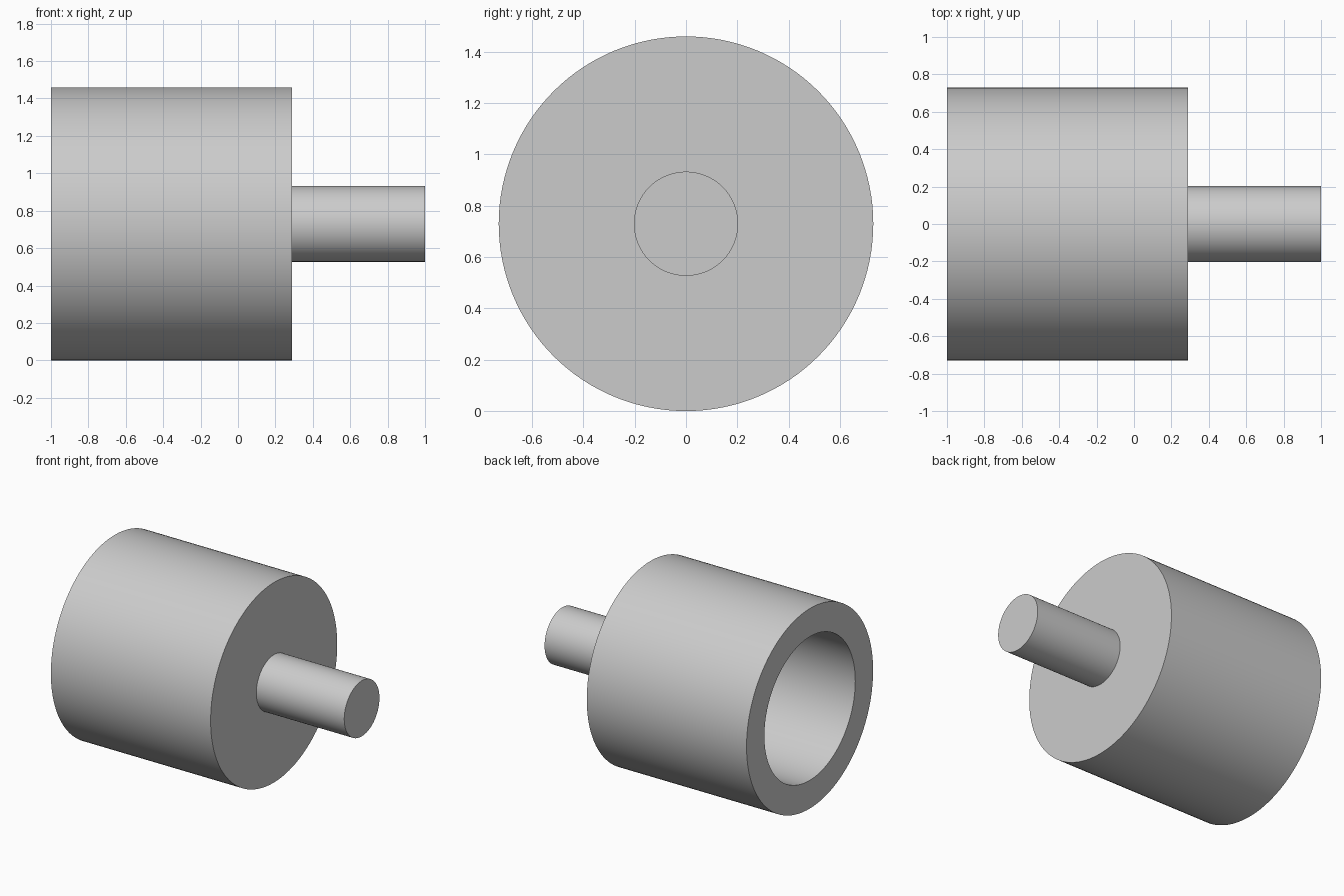
import bpy
import bmesh
import math
from mathutils import Matrix

cube = bpy.data.objects.get("Cube")
if cube:
    bpy.data.objects.remove(cube, do_unlink=True)

SEGMENTS = 128
BODY_R, BORE_R, SHAFT_R = 0.73, 0.524, 0.203
OPEN_X, FLOOR_X, SHOULDER_X, TIP_X = -1.0, 0.09, 0.29, 1.0

# Plain grey
grey = bpy.data.materials.new("plain grey")
grey.use_nodes = True
colour = (0.6, 0.6, 0.6, 1.0)
grey.diffuse_color = colour
grey.node_tree.nodes["Principled BSDF"].inputs["Base Color"].default_value = colour

# Closed half section, from the bore floor round to the shaft tip: (x, radius)
profile = [(FLOOR_X, 0), (FLOOR_X, BORE_R), (OPEN_X, BORE_R), (OPEN_X, BODY_R),
           (SHOULDER_X, BODY_R), (SHOULDER_X, SHAFT_R), (TIP_X, SHAFT_R), (TIP_X, 0)]

# Hollow cylinder and its shaft, turned as one solid about the x axis
bm = bmesh.new()
verts = [bm.verts.new((x, 0, r)) for x, r in profile]
edges = [bm.edges.new(pair) for pair in zip(verts, verts[1:])]
bmesh.ops.spin(bm, geom=verts + edges, cent=(0, 0, 0), axis=(1, 0, 0),
               angle=math.tau, steps=SEGMENTS, use_merge=True)
bmesh.ops.remove_doubles(bm, verts=bm.verts, dist=0.0001)
bmesh.ops.recalc_face_normals(bm, faces=bm.faces)
bmesh.ops.transform(bm, matrix=Matrix.Translation((0, 0, BODY_R)), verts=bm.verts)

mesh = bpy.data.meshes.new("hollow_cylinder_with_shaft")
bm.to_mesh(mesh)
bm.free()
mesh.materials.append(grey)
part = bpy.data.objects.new("hollow_cylinder_with_shaft", mesh)
bpy.context.collection.objects.link(part)

# Smooth round walls with sharp rims
bpy.ops.object.select_all(action="DESELECT")
part.select_set(True)
bpy.context.view_layer.objects.active = part
bpy.ops.object.shade_smooth_by_angle(angle=math.radians(30))
